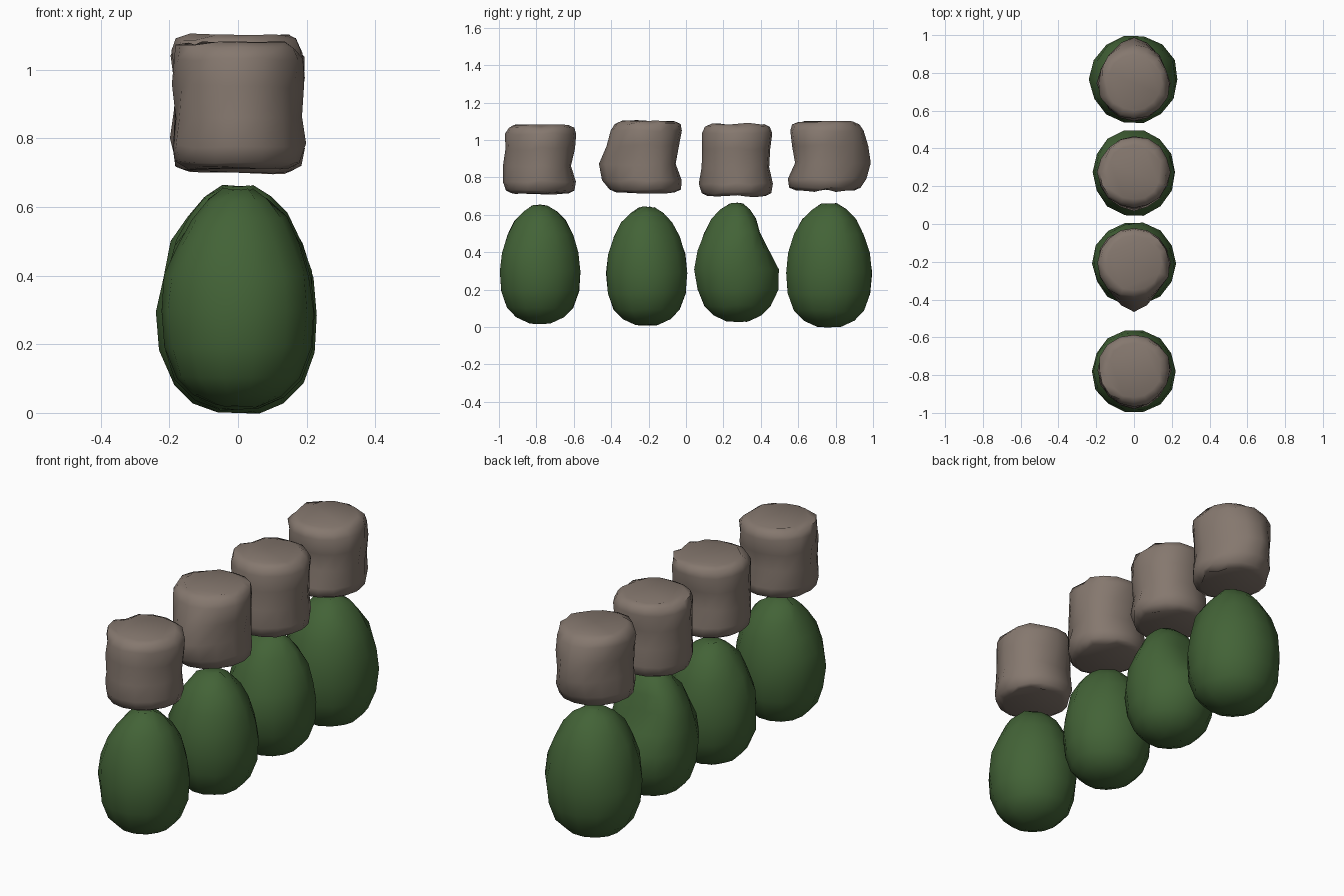
import bpy, bmesh, math, random

if "Cube" in bpy.data.objects:
    bpy.data.objects.remove(bpy.data.objects["Cube"])

random.seed(4)


def material(name, rgb):
    m = bpy.data.materials.new(name)
    m.diffuse_color = (*rgb, 1)
    m.use_nodes = True
    m.node_tree.nodes["Principled BSDF"].inputs["Base Color"].default_value = m.diffuse_color
    return m


GREEN = material("dark green", (0.056, 0.125, 0.038))
BROWN = material("grey brown", (0.235, 0.187, 0.157))

# shared outlines: height fraction, radius
EGG = [(0, .06), (.05, .13), (.13, .18), (.27, .213), (.44, .222), (.6, .21),
       (.75, .18), (.87, .14), (.95, .09), (1, .04)]
BLOCK = [(0, .15), (.04, .18), (.17, .19), (.4, .184), (.65, .186), (.87, .19),
         (.96, .175), (1, .145)]


def lump(name, mat, outline, sides, jitter, angle, cy, z0, z1, scale, bulges):
    """Loft rings; a bulge is side (-1 front, 1 back), height, amount, spread."""
    bm = bmesh.new()
    rings = []
    for f, r in outline:
        z = z0 + (z1 - z0) * f
        ring = []
        for i in range(sides):
            t = 2 * math.pi * i / sides
            s, c = math.sin(t), math.cos(t)
            k = random.uniform(-jitter, jitter)
            y = cy + (r * scale + k * 0.4) * s
            for side, height, amount, spread in bulges:
                lobe = max(0, s * side) ** 3
                y += side * amount * lobe * math.exp(-((z - height) / spread) ** 2)
            ring.append(bm.verts.new(((r * scale + k) * c, y, z + k * abs(c))))
        rings.append(ring)
    for a, b in zip(rings, rings[1:]):
        for i in range(sides):
            j = (i + 1) % sides
            bm.faces.new((a[i], a[j], b[j], b[i]))
    bm.faces.new(rings[0][::-1])
    bm.faces.new(rings[-1])
    bmesh.ops.recalc_face_normals(bm, faces=bm.faces)
    me = bpy.data.meshes.new(name)
    bm.to_mesh(me)
    bm.free()
    me.materials.append(mat)
    ob = bpy.data.objects.new(name, me)
    bpy.context.collection.objects.link(ob)
    bpy.ops.object.select_all(action='DESELECT')
    ob.select_set(True)
    bpy.context.view_layer.objects.active = ob
    bpy.ops.object.shade_smooth_by_angle(angle=math.radians(angle))


# egg-shaped green lumps, front to back
greens = [
    (-.78, .02, .65, 1, []),
    (-.21, .01, .64, 1, []),
    (.275, .03, .66, 1, [(1, .5, -.06, .13), (1, .24, .015, .1), (-1, .32, .015, .1)]),
    (.765, 0, .66, 1.06, []),
]
for n, g in enumerate(greens, 1):
    lump(f"green_lump_{n}", GREEN, EGG, 14, .006, 50, *g)

# squat stone blocks above, with uneven waists
browns = [
    (-.775, .715, 1.08, 1, [(-1, .82, .02, .1), (1, .87, -.025, .07)]),
    (-.205, .72, 1.1, 1, [(-1, .86, .075, .12), (1, .9, -.035, .1)]),
    (.275, .70, 1.085, 1, [(-1, .78, .015, .08), (1, .9, -.015, .08)]),
    (.745, .73, 1.097, 1, [(1, .9, .06, .12), (-1, .77, .015, .06), (-1, .89, -.025, .07)]),
]
for n, b in enumerate(browns, 1):
    lump(f"stone_block_{n}", BROWN, BLOCK, 16, .009, 60, *b)
